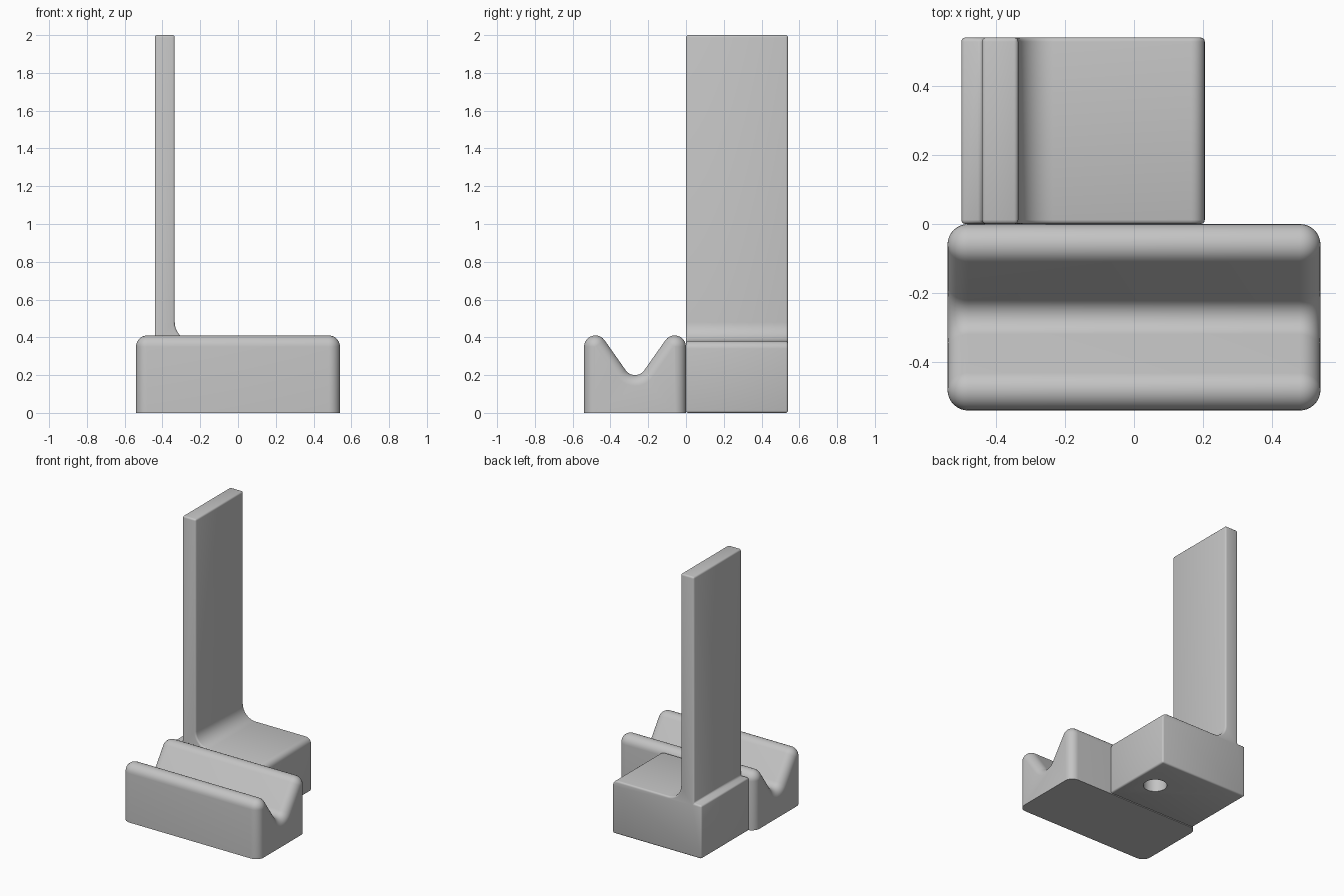
import bpy
import bmesh
from math import sin, cos, pi, atan2, acos, hypot
from mathutils import Matrix

cube = bpy.data.objects.get("Cube")
if cube:
    bpy.data.objects.remove(cube, do_unlink=True)

# One plain grey for everything
GREY = (0.55, 0.55, 0.55, 1)
mat = bpy.data.materials.new("plain grey")
mat.use_nodes = True
mat.diffuse_color = GREY
mat.node_tree.nodes["Principled BSDF"].inputs["Base Color"].default_value = GREY


def arc(cx, cz, r, start, end, steps=10):
    """Points of an arc in a 2D profile."""
    angles = [start + (end - start) * i / steps for i in range(steps + 1)]
    return [(cx + r * cos(a), cz + r * sin(a)) for a in angles]


def loft(name, rings):
    """Skin a row of matching closed rings and cap both ends."""
    bm = bmesh.new()
    loops = [[bm.verts.new(p) for p in ring] for ring in rings]
    n = len(loops[0])
    for a, b in zip(loops, loops[1:]):
        for i in range(n):
            j = (i + 1) % n
            bm.faces.new((a[i], a[j], b[j], b[i]))
    bm.faces.new(loops[0])
    bm.faces.new(loops[-1])
    bmesh.ops.recalc_face_normals(bm, faces=bm.faces)
    return link(name, bm)


def link(name, bm):
    mesh = bpy.data.meshes.new(name)
    bm.to_mesh(mesh)
    bm.free()
    mesh.materials.append(mat)
    obj = bpy.data.objects.new(name, mesh)
    bpy.context.collection.objects.link(obj)
    return obj


def activate(obj):
    bpy.ops.object.select_all(action='DESELECT')
    obj.select_set(True)
    bpy.context.view_layer.objects.active = obj


# Front cradle: two round ridges with a valley, ends rounded over
HALF, DEPTH, TOP, VALLEY, R = 0.54, 0.54, 0.41, 0.20, 0.06
ridge_z, valley_z = TOP - R, VALLEY + R
run, drop = DEPTH / 2 - R, ridge_z - valley_z
slope = acos(2 * R / hypot(run, drop)) - atan2(drop, run)


def cradle_section(x, inset):
    front, back = -DEPTH + R, -R
    pts = [(-DEPTH + inset, 0)]
    pts += arc(front, ridge_z, R - inset, pi, slope)
    pts += arc(-DEPTH / 2, valley_z, R + inset, pi + slope, 2 * pi - slope)
    pts += arc(back, ridge_z, R - inset, pi - slope, 0)
    pts += [(-inset, 0)]
    return [(x, y, z) for y, z in pts]


ends = [0.97 * pi / 2 * i / 8 for i in range(8, -1, -1)]
rings = [cradle_section(s * (HALF - R + R * sin(t)), R * (1 - cos(t)))
         for s, ts in ((-1, ends), (1, ends[::-1])) for t in ts]
cradle = loft("front_cradle", rings)

# Rear base with upright plate, joined by a fillet
BASE_TOP, RIGHT, LEFT = 0.38, 0.205, -0.5
PLATE_L, PLATE_R, FILLET, ROUND = -0.44, -0.335, 0.1, 0.04
profile = [(LEFT, 0), (LEFT, BASE_TOP), (PLATE_L, BASE_TOP), (PLATE_L, 2), (PLATE_R, 2)]
profile += arc(PLATE_R + FILLET, BASE_TOP + FILLET, FILLET, pi, 1.5 * pi)
profile += arc(RIGHT - ROUND, BASE_TOP - ROUND, ROUND, pi / 2, 0, 6)
profile += [(RIGHT, 0)]
stand = loft("rear_base_and_plate", [[(x, y, z) for x, z in profile] for y in (0, DEPTH)])

bevel = stand.modifiers.new("soft_edges", 'BEVEL')
bevel.width = 0.012
bevel.segments = 3
bevel.limit_method = 'ANGLE'
bevel.angle_limit = pi / 5
bevel.use_clamp_overlap = False

# Round blind hole in the underside
bm = bmesh.new()
bmesh.ops.create_cone(bm, cap_ends=True, segments=40, radius1=0.078, radius2=0.078,
                      depth=0.4, matrix=Matrix.Translation((0.045, DEPTH / 2, 0)))
cutter = link("hole_cutter", bm)
cutter.hide_render = True
cut = stand.modifiers.new("hole", 'BOOLEAN')
cut.operation = 'DIFFERENCE'
cut.solver = 'EXACT'
cut.object = cutter
activate(stand)
for name in ("soft_edges", "hole"):
    bpy.ops.object.modifier_apply(modifier=name)
bpy.data.objects.remove(cutter, do_unlink=True)

for obj in (cradle, stand):
    activate(obj)
    bpy.ops.object.shade_smooth_by_angle(angle=pi / 5)
